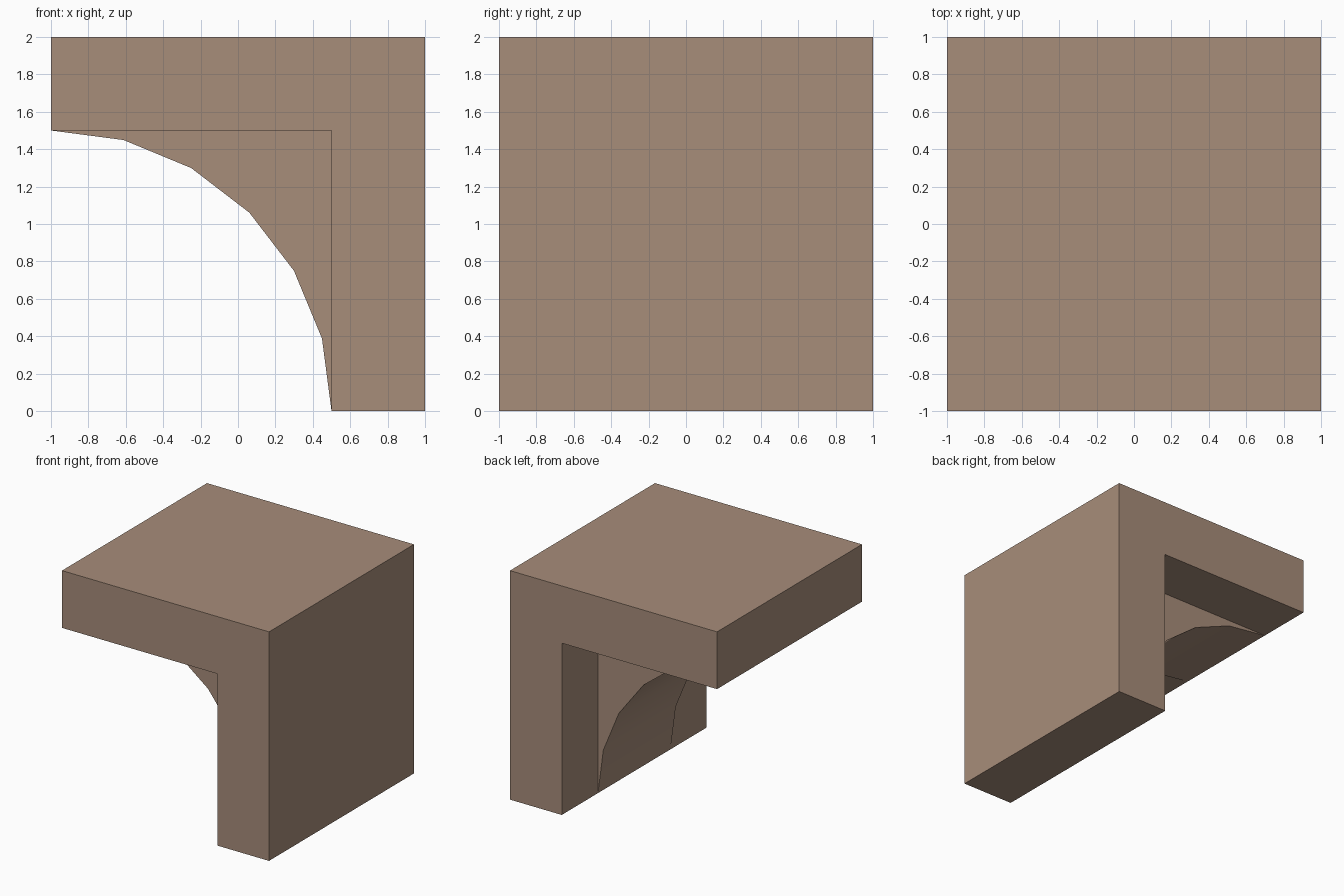
import bpy
import bmesh
from math import cos, sin, pi, radians

default = bpy.data.objects.get("Cube")
if default:
    bpy.data.objects.remove(default, do_unlink=True)

COLOUR = (0.386, 0.266, 0.195, 1.0)
clay = bpy.data.materials.new("warm_brown")
clay.use_nodes = True
clay.diffuse_color = COLOUR
clay.node_tree.nodes["Principled BSDF"].inputs["Base Color"].default_value = COLOUR


def extrude_profile(name, profile, half_depth):
    """Extrude an (x, z) outline along y, centred on y = 0."""
    bm = bmesh.new()
    face = bm.faces.new([bm.verts.new((x, -half_depth, z)) for x, z in profile])
    result = bmesh.ops.extrude_face_region(bm, geom=[face])
    moved = [v for v in result["geom"] if isinstance(v, bmesh.types.BMVert)]
    bmesh.ops.translate(bm, verts=moved, vec=(0, 2 * half_depth, 0))
    bmesh.ops.recalc_face_normals(bm, faces=bm.faces)
    mesh = bpy.data.meshes.new(name)
    bm.to_mesh(mesh)
    bm.free()
    mesh.materials.append(clay)
    obj = bpy.data.objects.new(name, mesh)
    bpy.context.collection.objects.link(obj)
    return obj


# Top slab and side wall as one L-shaped block
extrude_profile("slab_and_wall",
                [(1, 0), (1, 2), (-1, 2), (-1, 1.5), (0.5, 1.5), (0.5, 0)], 1.0)

# Quarter-arch brace filling the inner corner, half as deep as the block
RADIUS, SEGMENTS = 1.5, 6
arc = [(-1 + RADIUS * cos(i * pi / 2 / SEGMENTS), RADIUS * sin(i * pi / 2 / SEGMENTS))
       for i in range(SEGMENTS + 1)]
brace = extrude_profile("arched_brace", arc + [(0.5, 1.5)], 0.5)

# Smooth the arch while keeping its sides crisp
bpy.ops.object.select_all(action="DESELECT")
brace.select_set(True)
bpy.context.view_layer.objects.active = brace
bpy.ops.object.shade_smooth_by_angle(angle=radians(30))
